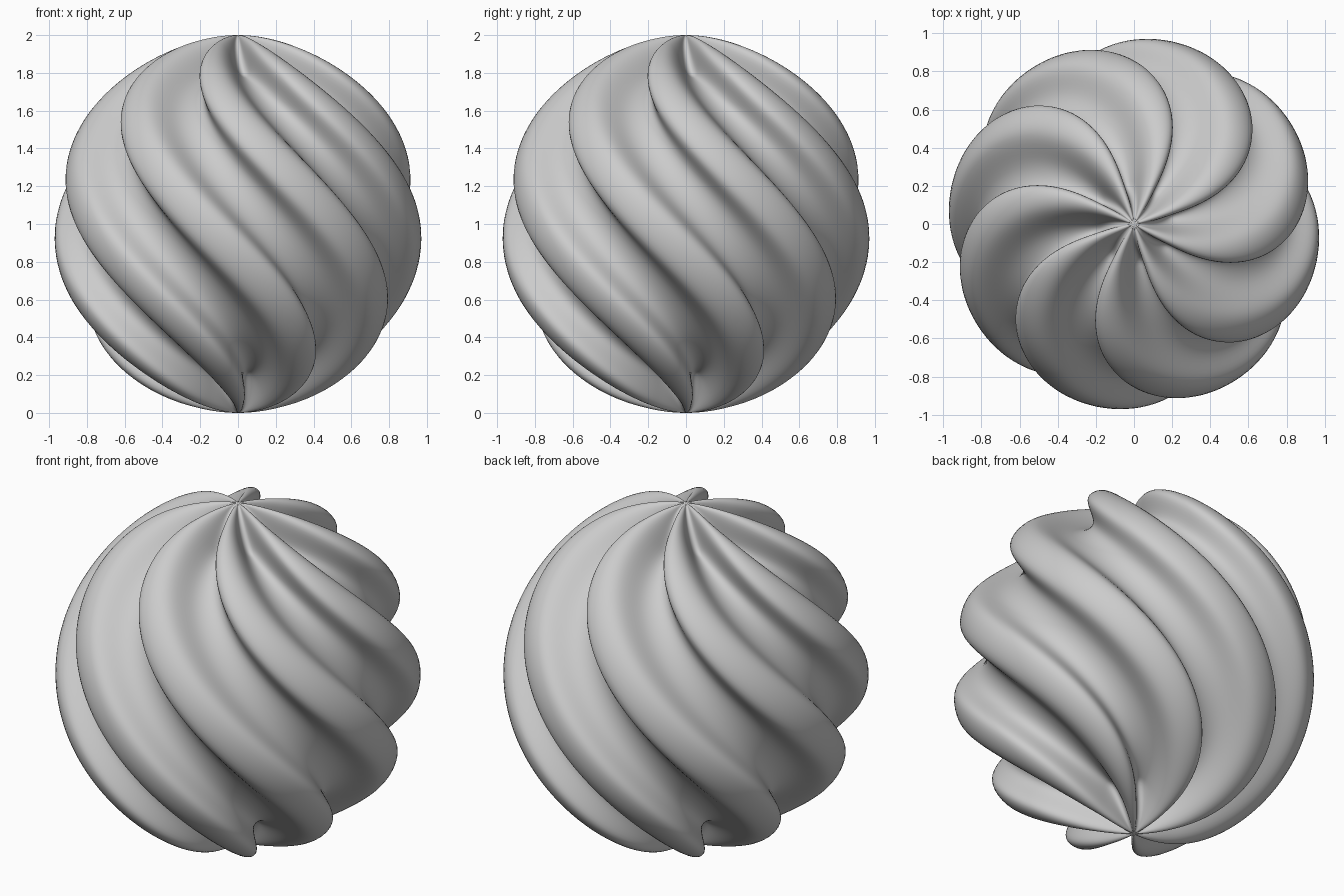
import bpy, bmesh, math
from mathutils import Vector, Matrix

if "Cube" in bpy.data.objects:
    bpy.data.objects.remove(bpy.data.objects["Cube"])

LOBES, STEPS, RINGS = 8, 8, 144
TWIST = math.radians(60)      # twist per unit of height
RIDGE, VALLEY = 1.005, 0.80   # control radii of ridges and grooves


def spline(p, t):
    # uniform cubic B-spline through four control points
    w = ((1 - t) ** 3, 3 * t ** 3 - 6 * t * t + 4,
         -3 * t ** 3 + 3 * t * t + 3 * t + 1, t ** 3)
    return sum((q * k for q, k in zip(p, w)), Vector()) / 6


def ring_points(polar):
    # gear-shaped control ring with steep walls, fading out at the poles
    f = min(1, min(polar, math.pi - polar) / math.radians(15.5))
    f = f * f * (3 - 2 * f)
    hi, lo = 1 + (RIDGE - 1) * f, 1 + (VALLEY - 1) * f
    ctrl = []
    for k in range(LOBES):
        for deg, r in ((22.5, lo), (22.5, hi), (45, hi), (45, lo)):
            a = math.radians(deg + 45 * k)
            ctrl.append(Vector((r * math.sin(polar) * math.cos(a),
                                r * math.sin(polar) * math.sin(a),
                                r * math.cos(polar))))
    n = len(ctrl)
    pts = []
    for i in range(n):
        for s in range(STEPS):
            p = spline([ctrl[(i + j) % n] for j in range(-1, 3)], s / STEPS)
            p = Matrix.Rotation(-TWIST * p.z, 3, 'Z') @ p
            pts.append(p + Vector((0, 0, 1)))
    return pts


# twisted fluted ball
bm = bmesh.new()
top, bottom = bm.verts.new((0, 0, 2)), bm.verts.new((0, 0, 0))
rings = [[bm.verts.new(p) for p in ring_points(math.pi * i / RINGS)]
         for i in range(1, RINGS)]
n = len(rings[0])
for j in range(n):
    k = (j + 1) % n
    bm.faces.new((top, rings[0][j], rings[0][k]))
    bm.faces.new((bottom, rings[-1][k], rings[-1][j]))
    for a, b in zip(rings, rings[1:]):
        bm.faces.new((a[j], b[j], b[k], a[k]))
for f in bm.faces:
    f.smooth = True
mesh = bpy.data.meshes.new("twisted_ball")
bm.to_mesh(mesh)
bm.free()
ball = bpy.data.objects.new("twisted_ball", mesh)
bpy.context.collection.objects.link(ball)
